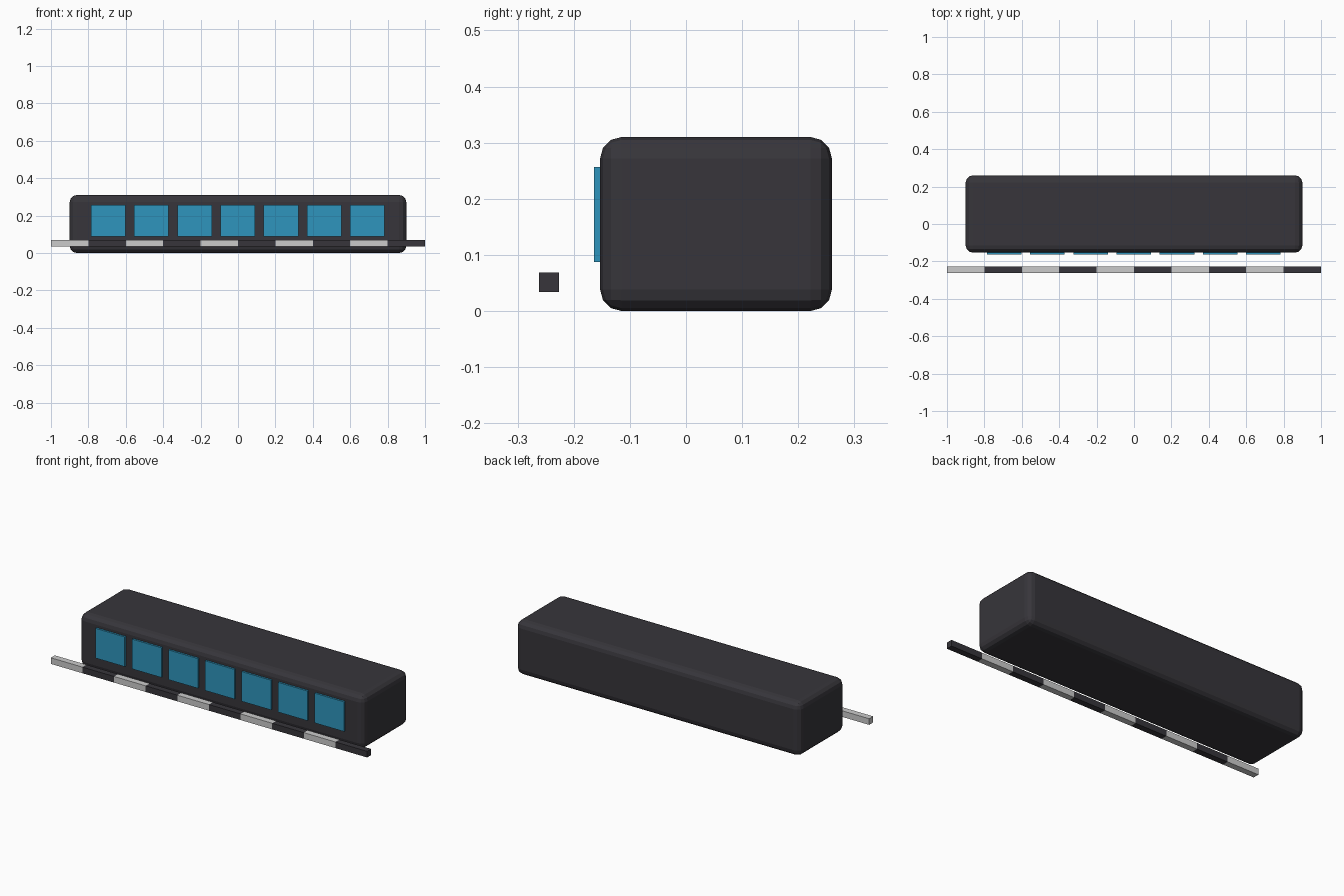
import bpy

if "Cube" in bpy.data.objects:
    bpy.data.objects.remove(bpy.data.objects["Cube"])


def material(name, rgb):
    m = bpy.data.materials.new(name)
    m.diffuse_color = (*rgb, 1)
    m.use_nodes = True
    m.node_tree.nodes["Principled BSDF"].inputs["Base Color"].default_value = m.diffuse_color
    return m


DARK = material("charcoal", (0.038, 0.036, 0.043))
BLUE = material("window_blue", (0.028, 0.30, 0.51))
LIGHT = material("light_grey", (0.60, 0.60, 0.60))


def box(name, lo, hi, mat, bevel=0.0):
    """Box between two opposite corners, optionally with rounded edges."""
    centre = [(a + b) / 2 for a, b in zip(lo, hi)]
    bpy.ops.mesh.primitive_cube_add(size=1, location=centre)
    ob = bpy.context.object
    ob.name = name
    ob.scale = [b - a for a, b in zip(lo, hi)]
    bpy.ops.object.transform_apply(location=False, rotation=False, scale=True)
    ob.data.materials.append(mat)
    if bevel:
        mod = ob.modifiers.new("rounded_edges", 'BEVEL')
        mod.width = bevel
        mod.segments = 3
    return ob


# Long rounded body
box("body", (-0.9, -0.153, 0), (0.9, 0.26, 0.31), DARK, 0.038)

# Row of front windows
for i in range(7):
    x = (i - 3) * 0.231 - 0.001
    box(f"window_{i + 1}", (x - 0.0925, -0.164, 0.087),
        (x + 0.0925, -0.142, 0.257), BLUE)

# Striped barrier rail in front, alternating light and dark
for i in range(10):
    x = -1 + i * 0.2
    box(f"rail_segment_{i + 1}", (x, -0.262, 0.034), (x + 0.2, -0.226, 0.069),
        DARK if i % 2 else LIGHT)
